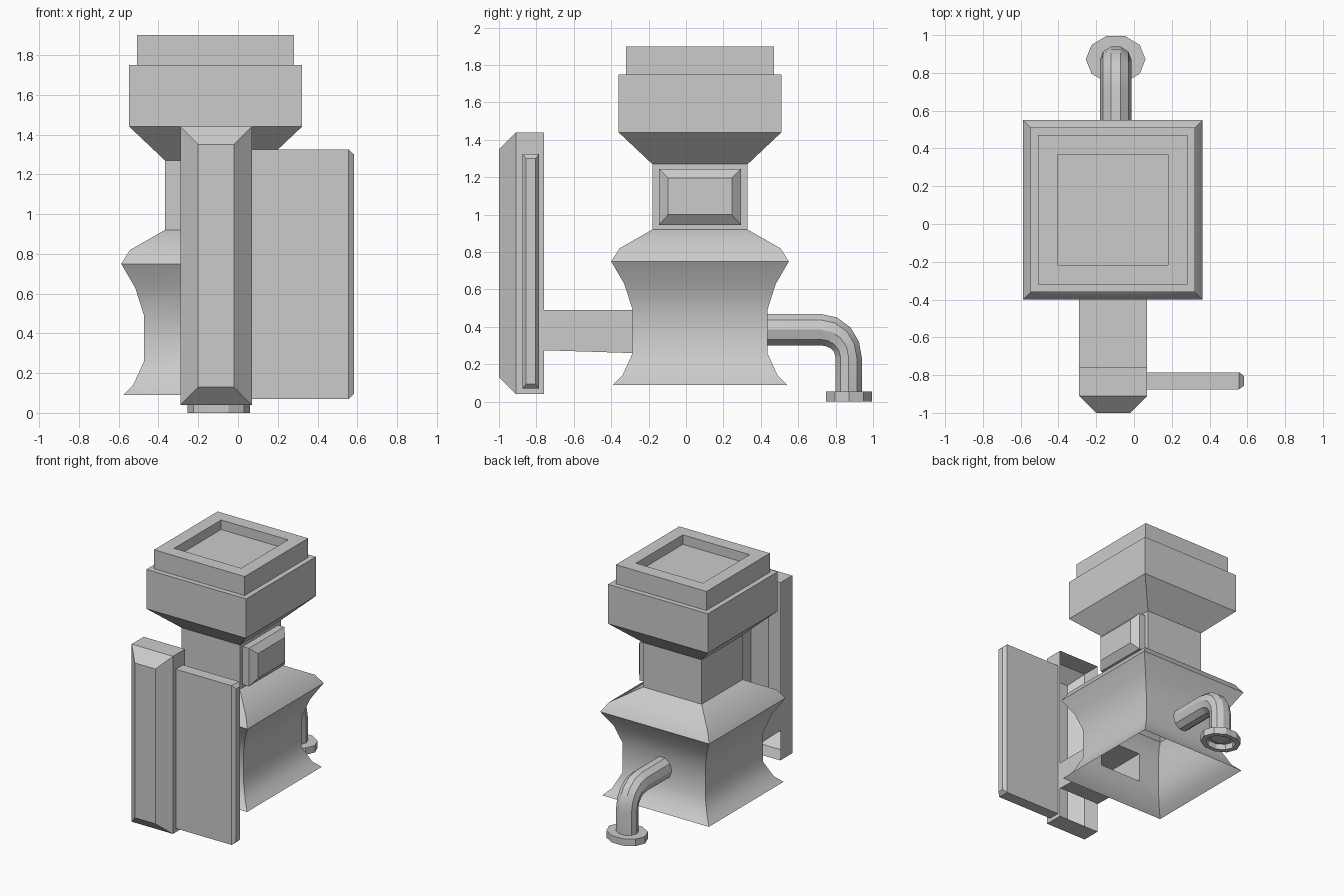
import bpy, bmesh, math
from mathutils import Vector

if "Cube" in bpy.data.objects:
    bpy.data.objects.remove(bpy.data.objects["Cube"], do_unlink=True)

grey = bpy.data.materials.new("plain_grey")
grey.use_nodes = True
grey.diffuse_color = (0.6, 0.6, 0.6, 1)
grey.node_tree.nodes["Principled BSDF"].inputs["Base Color"].default_value = (0.6, 0.6, 0.6, 1)


def loft(name, rings, cap=False, skip=(), outward=None):
    """Join closed rings of points with quads; optionally cap the last ring."""
    bm = bmesh.new()
    loops = [[bm.verts.new(p) for p in ring] for ring in rings]
    n = len(loops[0])
    for i, (a, b) in enumerate(zip(loops, loops[1:])):
        for j in range(n):
            if (i, j) not in skip:
                k = (j + 1) % n
                bm.faces.new((a[j], a[k], b[k], b[j]))
    if cap:
        bm.faces.new(loops[-1])
    bmesh.ops.recalc_face_normals(bm, faces=bm.faces)
    mesh = bpy.data.meshes.new(name)
    bm.to_mesh(mesh)
    bm.free()
    mesh.materials.append(grey)
    obj = bpy.data.objects.new(name, mesh)
    bpy.context.collection.objects.link(obj)
    bpy.ops.object.select_all(action='DESELECT')
    obj.select_set(True)
    bpy.context.view_layer.objects.active = obj
    bpy.ops.object.shade_smooth_by_angle(angle=math.radians(30))
    return obj


def rect(axis, at, u0, u1, v0, v1):
    """Rectangle across an axis; u and v are the other two axes in order."""
    pts = []
    for u, v in ((u0, v0), (u1, v0), (u1, v1), (u0, v1)):
        p = [u, v]
        p.insert(axis, at)
        pts.append(Vector(p))
    return pts


# Body: square shell, open below, with a recessed top
CX, CY = -0.1125, 0.075
ARM_L, ARM_R = -0.29, 0.07
profile = [(.465, .09), (.415, .14), (.36, .26), (.36, .49), (.405, .63),
           (.475, .75), (.43, .82), (.255, .92), (.255, 1.27), (.435, 1.44),
           (.435, 1.75), (.395, 1.75), (.395, 1.9), (.292, 1.9), (.292, 1.825)]


def body_ring(h, z):
    lo, hi = CY - h, CY + h
    pts = ((CX - h, lo), (ARM_L, lo), (ARM_R, lo), (CX + h, lo), (CX + h, hi), (CX - h, hi))
    return [(x, y, z) for x, y in pts]


loft("body", [body_ring(h, z) for h, z in profile], cap=True, skip={(2, 1)})

# Arm: hollow box from the body to the front column
loft("arm", [rect(1, -.285, ARM_L, ARM_R, .26, .49),
             rect(1, -.76, ARM_L, ARM_R, .275, .49)])

# Front column with a bevelled face, open behind
loft("front_column", [rect(1, -.76, ARM_L, ARM_R, .04, 1.44),
                      rect(1, -.91, ARM_L, ARM_R, .04, 1.44),
                      rect(1, -1, -.2, -.02, .13, 1.35)], cap=True)

# Side panel on the column
loft("side_panel", [rect(0, .07, -.875, -.785, .07, 1.325),
                    rect(0, .557, -.875, -.785, .07, 1.325),
                    rect(0, .583, -.855, -.805, .095, 1.3)], cap=True)

# Raised block on the neck
loft("neck_block", [rect(0, .142, -.145, .295, .945, 1.245),
                    rect(0, .197, -.145, .295, .945, 1.245),
                    rect(0, .24, -.095, .245, 1.0, 1.195)], cap=True)

# Pipe: ten-sided tube bending down behind the body
PX = -.097
SIDES = [2 * math.pi * i / 10 for i in range(10)]
BEND_Y, BEND_Z = .72, .235


def pipe_ring(y, z, turn):
    r = .089 * math.cos(turn) ** 2 + .0735 * math.sin(turn) ** 2
    return [(PX + .083 * math.cos(a),
             y + r * math.sin(a) * math.sin(turn),
             z + r * math.sin(a) * math.cos(turn)) for a in SIDES]


pipe = [pipe_ring(.43, .385, 0)]
for step in range(5):
    t = math.pi / 2 * step / 4
    pipe.append(pipe_ring(BEND_Y + .15 * math.sin(t), BEND_Z + .15 * math.cos(t), t))
pipe.append(pipe_ring(.87, .04, math.pi / 2))
loft("pipe", pipe)

# Flange: flat ring at the pipe's foot, hollow below
def flange_ring(r, z):
    return [(PX + r * math.cos(a), .872 + .82 * r * math.sin(a), z) for a in SIDES]


loft("pipe_flange", [flange_ring(r, z) for r, z in
                     ((.08, .055), (.158, .055), (.158, 0), (.115, 0), (.115, .045))], cap=True)
